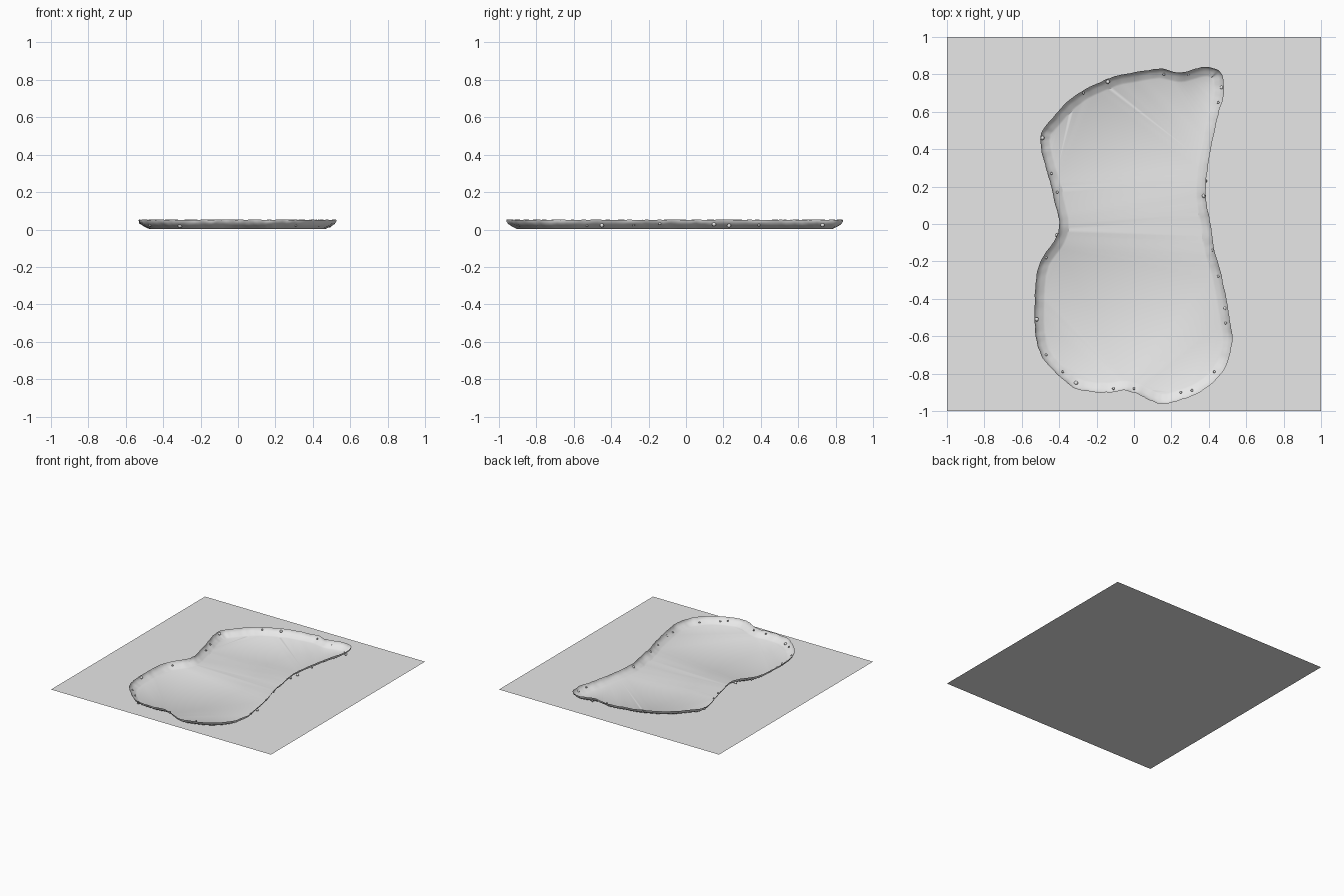
import bpy
import bmesh
import random
from mathutils import Vector, noise

random.seed(4)
cube = bpy.data.objects.get("Cube")
if cube:
    bpy.data.objects.remove(cube, do_unlink=True)

grey = bpy.data.materials.new("plain grey")
grey.use_nodes = True
GREY = (0.8, 0.8, 0.8, 1)
grey.diffuse_color = GREY
grey.node_tree.nodes["Principled BSDF"].inputs["Base Color"].default_value = GREY


def make_object(name, bm, smooth=True):
    mesh = bpy.data.meshes.new(name)
    bm.to_mesh(mesh)
    bm.free()
    mesh.materials.append(grey)
    obj = bpy.data.objects.new(name, mesh)
    bpy.context.collection.objects.link(obj)
    if smooth:
        bpy.ops.object.select_all(action='DESELECT')
        obj.select_set(True)
        bpy.context.view_layer.objects.active = obj
        bpy.ops.object.shade_smooth_by_angle()
    return obj


def smooth_loop(points, steps):
    """Closed Catmull-Rom curve through the points."""
    result = []
    n = len(points)
    for i in range(n):
        a, b, c, d = (Vector(points[(i + k) % n]) for k in (-1, 0, 1, 2))
        for s in range(steps):
            t = s / steps
            result.append(0.5 * (2 * b + (c - a) * t
                                 + (2 * a - 5 * b + 4 * c - d) * t ** 2
                                 + (3 * b - a - 3 * c + d) * t ** 3))
    return result


# Ground sheet
bm = bmesh.new()
bmesh.ops.create_grid(bm, x_segments=1, y_segments=1, size=1)
make_object("ground_sheet", bm, smooth=False)

# Shoreline, counterclockwise from the back left corner
SHORE = [
    (.47, .8), (.43, .83), (.37, .84), (.25, .81), (.14, .83), (0, .81),
    (-.1, .79), (-.2, .75), (-.28, .71), (-.37, .64), (-.44, .56),
    (-.49, .5), (-.5, .43), (-.48, .33), (-.45, .23), (-.42, .1),
    (-.4, 0), (-.42, -.08), (-.49, -.18), (-.52, -.27), (-.53, -.4),
    (-.53, -.55), (-.51, -.67), (-.46, -.75), (-.38, -.83), (-.31, -.88),
    (-.2, -.9), (-.12, -.9), (-.05, -.89), (.02, -.91), (.1, -.95),
    (.17, -.96), (.25, -.94), (.35, -.9), (.44, -.83), (.5, -.74),
    (.525, -.62), (.51, -.5), (.47, -.28), (.43, -.14), (.41, 0),
    (.39, .1), (.385, .22), (.41, .4), (.45, .58), (.48, .7)]
shore = smooth_loop(SHORE, 7)
count = len(shore)

# Outward direction, averaged over neighbours so inner rings stay even
outward = []
for i in range(count):
    along = shore[(i + 6) % count] - shore[i - 6]
    outward.append(Vector((along.y, -along.x)).normalized())

# Basin: flat floor, sloping lower bank, steep ragged upper bank
PROFILE = [(.055, .004, 0), (.045, .009, .002), (.025, .02, .004),
           (.01, .031, .004), (.003, .042, .004), (0, .052, .004)]
bm = bmesh.new()
rings = []
for inset, height, rough in PROFILE:
    ring = []
    for p, out in zip(shore, outward):
        wobble = noise.noise(Vector((p.x * 30, p.y * 30, height * 40)))
        lift = noise.noise(Vector((p.x * 25, p.y * 25, height + 7)))
        flat = p + out * (wobble * rough - inset)
        ring.append(bm.verts.new((flat.x, flat.y, height + lift * rough)))
    rings.append(ring)
for lower, upper in zip(rings, rings[1:]):
    for i in range(count):
        j = (i + 1) % count
        bm.faces.new((lower[i], upper[i], upper[j], lower[j]))
floor = bm.faces.new(rings[0])
bmesh.ops.triangulate(bm, faces=[floor])
make_object("pond_basin", bm)

# Pebbles set into the bank
LARGE = [(.47, .73), (.38, .23), (.375, .15), (.49, -.45), (-.31, -.85),
         (-.41, -.06), (-.52, -.51), (-.14, .76), (-.49, .46)]
SMALL = [(.4, .39), (.42, -.14), (.45, -.28), (.49, -.53), (.43, -.79),
         (.31, -.89), (.25, -.9), (0, -.88), (-.11, -.88), (-.38, -.79),
         (-.47, -.7), (-.47, -.18), (-.41, .17), (-.44, .27), (-.27, .7),
         (.16, .8), (.29, .8), (.45, .65)]
bm = bmesh.new()
for spots, radius in ((LARGE, .011), (SMALL, .007)):
    for x, y in spots:
        made = bmesh.ops.create_icosphere(bm, subdivisions=2, radius=radius)
        centre = Vector((x, y, random.uniform(.018, .042)))
        bmesh.ops.translate(bm, verts=made["verts"], vec=centre)
make_object("bank_pebbles", bm)
